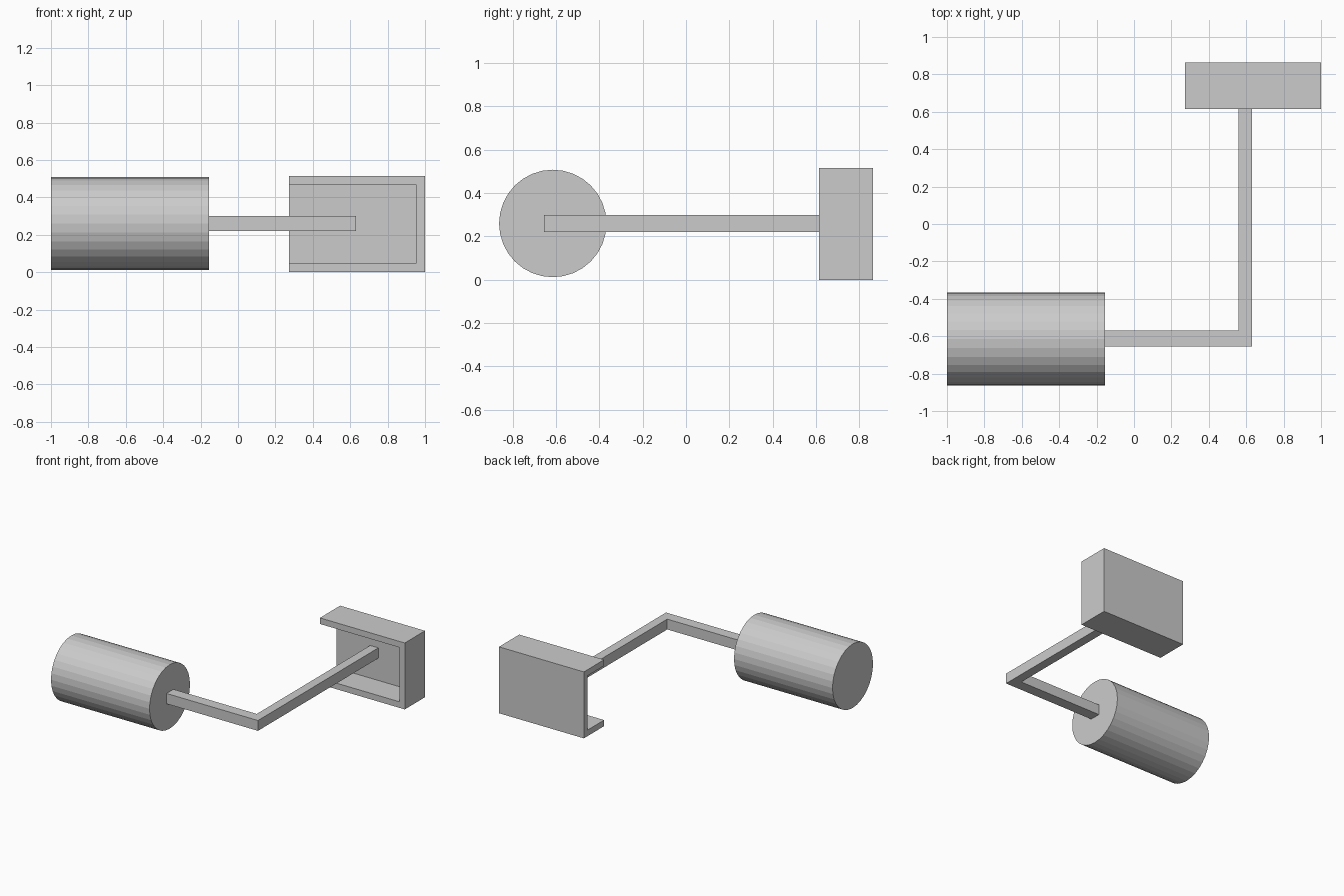
import bpy
import bmesh
from math import pi
from mathutils import Matrix, Vector

cube = bpy.data.objects.get("Cube")
if cube:
    bpy.data.objects.remove(cube, do_unlink=True)

# One grey for every part
grey = bpy.data.materials.new("plain_grey")
grey.use_nodes = True
colour = (0.6, 0.6, 0.6, 1)
grey.diffuse_color = colour
grey.node_tree.nodes["Principled BSDF"].inputs["Base Color"].default_value = colour


def finish(name, bm):
    bmesh.ops.recalc_face_normals(bm, faces=bm.faces[:])
    mesh = bpy.data.meshes.new(name)
    bm.to_mesh(mesh)
    bm.free()
    mesh.materials.append(grey)
    obj = bpy.data.objects.new(name, mesh)
    bpy.context.scene.collection.objects.link(obj)
    return obj


def box(name, low, high):
    low, high = Vector(low), Vector(high)
    bm = bmesh.new()
    place = Matrix.Translation((low + high) / 2) @ Matrix.Diagonal((*(high - low), 1))
    bmesh.ops.create_cube(bm, size=1, matrix=place)
    return finish(name, bm)


# Roller lying along x
bm = bmesh.new()
left_end, right_end = -1.0, -0.155
place = Matrix.Translation(((left_end + right_end) / 2, -0.615, 0.26)) @ Matrix.Rotation(pi / 2, 4, "Y")
bmesh.ops.create_cone(bm, cap_ends=True, segments=32, radius1=0.248, radius2=0.248,
                      depth=right_end - left_end, matrix=place)
finish("roller", bm)

# Bent arm, an L profile raised to its thickness
plate_front = 0.82
profile = [(right_end, -0.655), (0.63, -0.655), (0.63, plate_front),
           (0.56, plate_front), (0.56, -0.57), (right_end, -0.57)]
bm = bmesh.new()
face = bm.faces.new([bm.verts.new((x, y, 0.22)) for x, y in profile])
raised = bmesh.ops.extrude_face_region(bm, geom=[face])["geom"]
bmesh.ops.translate(bm, vec=(0, 0, 0.08),
                    verts=[v for v in raised if isinstance(v, bmesh.types.BMVert)])
finish("bent_arm", bm)

# Bracket hollowed from the front and open on its inner side
bracket = box("bracket", (0.272, 0.615, 0), (1, 0.863, 0.515))
cutter = box("bracket_cutter", (0.1, 0.5, 0.047), (0.953, plate_front, 0.468))
cutter.hide_render = True
cut = bracket.modifiers.new("hollow", "BOOLEAN")
cut.operation = "DIFFERENCE"
cut.solver = "EXACT"
cut.object = cutter
bpy.context.view_layer.objects.active = bracket
bpy.ops.object.modifier_apply(modifier=cut.name)
bpy.data.objects.remove(cutter, do_unlink=True)
